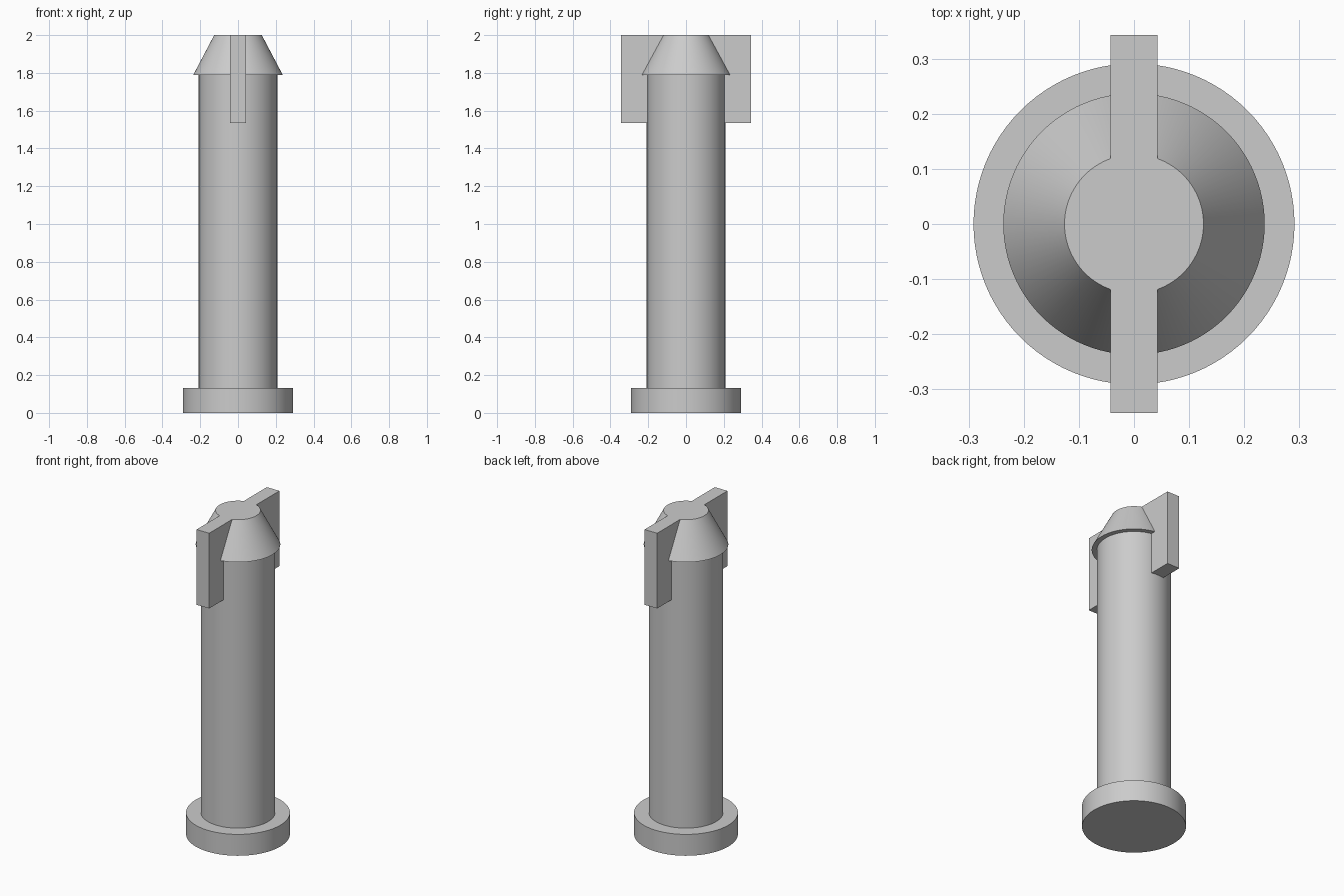
import bpy
import bmesh
import math
from mathutils import Matrix

SEGMENTS = 96

cube = bpy.data.objects.get("Cube")
if cube:
    bpy.data.objects.remove(cube, do_unlink=True)

grey = bpy.data.materials.new("plain grey")
grey.use_nodes = True
colour = (0.6, 0.6, 0.6, 1)
grey.diffuse_color = colour
grey.node_tree.nodes["Principled BSDF"].inputs["Base Color"].default_value = colour


def add_object(name, bm):
    bmesh.ops.recalc_face_normals(bm, faces=bm.faces)
    mesh = bpy.data.meshes.new(name)
    bm.to_mesh(mesh)
    bm.free()
    mesh.materials.append(grey)
    obj = bpy.data.objects.new(name, mesh)
    bpy.context.collection.objects.link(obj)
    return obj


def lathe(name, profile):
    """Spin a (radius, height) outline around z, with flat end caps."""
    bm = bmesh.new()
    verts = [bm.verts.new((r, 0, z)) for r, z in profile]
    edges = [bm.edges.new(pair) for pair in zip(verts, verts[1:])]
    bmesh.ops.spin(bm, geom=verts + edges, axis=(0, 0, 1), cent=(0, 0, 0),
                   angle=math.tau, steps=SEGMENTS, use_merge=True)
    bmesh.ops.remove_doubles(bm, verts=bm.verts, dist=1e-5)
    bmesh.ops.holes_fill(bm, edges=[e for e in bm.edges if e.is_boundary], sides=0)
    obj = add_object(name, bm)
    bpy.ops.object.select_all(action="DESELECT")
    obj.select_set(True)
    bpy.context.view_layer.objects.active = obj
    bpy.ops.object.shade_smooth_by_angle(angle=math.radians(30))
    return obj


# Flanged base, long shaft and overhanging tapered head in one outline
lathe("pin_body", [(0.291, 0), (0.291, 0.132), (0.208, 0.132), (0.208, 1.789),
                   (0.237, 1.789), (0.126, 2.0)])

# Flat bar through the head, sticking out as a fin at front and back
bm = bmesh.new()
bottom, top = 1.535, 2.0
bmesh.ops.create_cube(bm, size=1, matrix=Matrix.Translation((0, 0, (bottom + top) / 2))
                      @ Matrix.Diagonal((0.086, 0.686, top - bottom, 1)))
add_object("cross_bar", bm)
